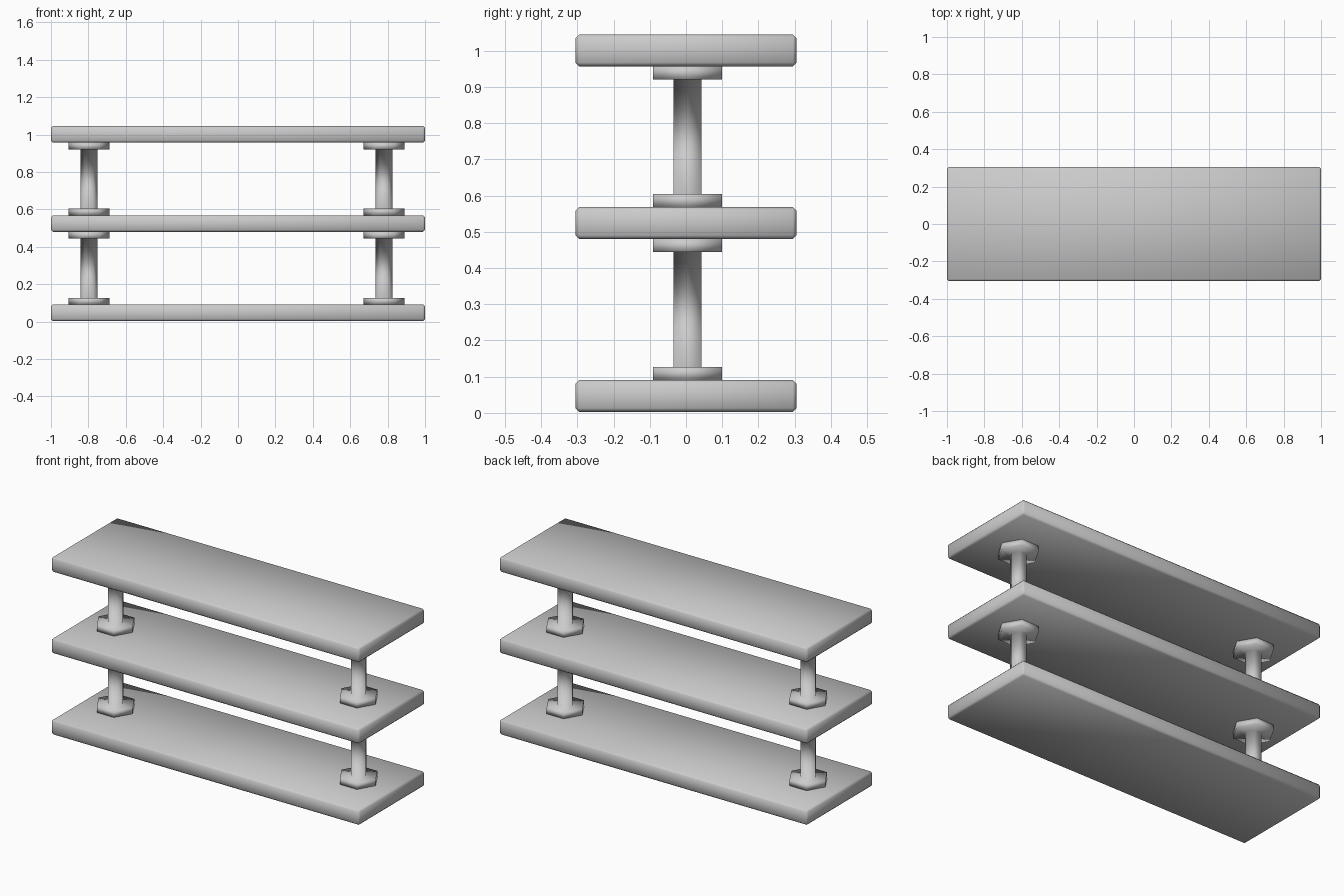
import bpy
import bmesh
from math import cos, sin, tau

cube = bpy.data.objects.get("Cube")
if cube:
    bpy.data.objects.remove(cube, do_unlink=True)

# Single grey finish
grey = bpy.data.materials.new("light_grey")
grey.use_nodes = True
colour = (0.6, 0.6, 0.6, 1)
grey.diffuse_color = colour
grey.node_tree.nodes["Principled BSDF"].inputs["Base Color"].default_value = colour

THICK = 0.088      # board thickness
PITCH = 0.477      # distance from one board to the next
FLANGE = 0.036     # flange height


def add_object(name, bm, location):
    bmesh.ops.recalc_face_normals(bm, faces=bm.faces)
    for face in bm.faces:
        face.smooth = True
    mesh = bpy.data.meshes.new(name)
    bm.to_mesh(mesh)
    bm.free()
    mesh.materials.append(grey)
    obj = bpy.data.objects.new(name, mesh)
    obj.location = location
    bpy.context.collection.objects.link(obj)
    return obj


def add_board(name, z):
    """Flat board with a narrow chamfer on every edge."""
    bm = bmesh.new()
    bmesh.ops.create_cube(bm, size=1)
    bmesh.ops.scale(bm, vec=(2, 0.61, THICK), verts=bm.verts)
    bmesh.ops.bevel(bm, geom=bm.edges[:], offset=0.01, segments=1,
                    affect='EDGES')
    return add_object(name, bm, (0, 0, z + THICK / 2))


def add_post(name, x, z):
    """Six-sided post with a wide flange at both ends, turned as one piece."""
    length = PITCH - THICK
    profile = [(0.11, 0), (0.11, FLANGE), (0.045, FLANGE),
               (0.045, length - FLANGE), (0.11, length - FLANGE),
               (0.11, length)]
    bm = bmesh.new()
    rings = [[bm.verts.new((r * cos(tau * i / 6), r * sin(tau * i / 6), h))
              for i in range(6)] for r, h in profile]
    for low, high in zip(rings, rings[1:]):
        for i in range(6):
            j = (i + 1) % 6
            bm.faces.new((low[i], low[j], high[j], high[i]))
    bm.faces.new(rings[0])
    bm.faces.new(rings[-1])
    return add_object(name, bm, (x, 0.004, z))


# Three boards
for i, level in enumerate(("bottom", "middle", "top")):
    add_board(level + "_shelf", 0.003 + i * PITCH)

# Two posts between each pair of boards
for i, level in enumerate(("lower", "upper")):
    for side, x in (("right", -0.797), ("left", 0.78)):
        add_post(f"{level}_{side}_post", x, 0.003 + i * PITCH + THICK)
